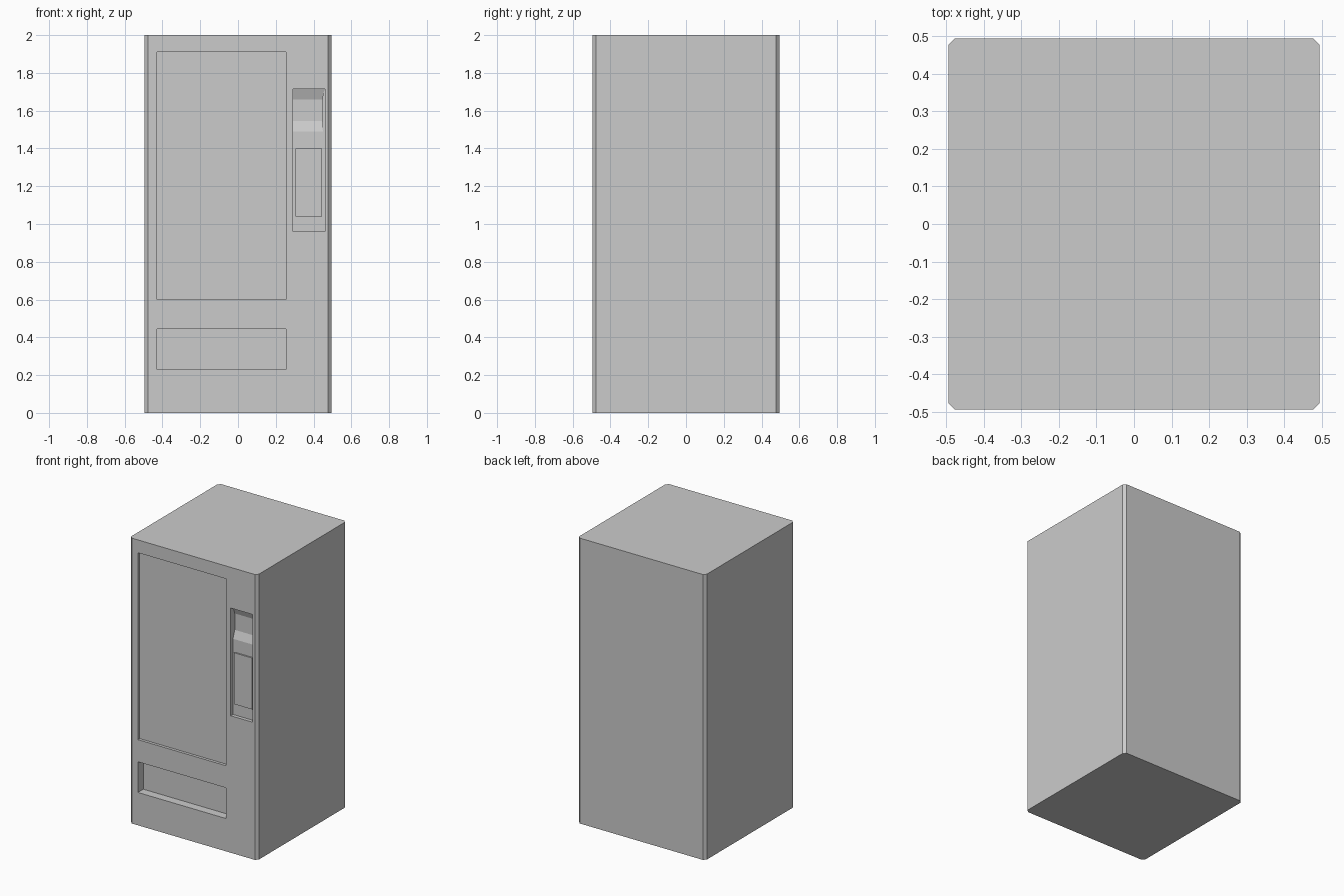
import bpy, bmesh
from mathutils import Vector

if "Cube" in bpy.data.objects:
    bpy.data.objects.remove(bpy.data.objects["Cube"])

FRONT = -0.495


def prism(name, points, direction):
    """Extrude a closed outline along a direction into a solid."""
    bm = bmesh.new()
    face = bm.faces.new([bm.verts.new(p) for p in points])
    new = bmesh.ops.extrude_face_region(bm, geom=[face])["geom"]
    verts = [g for g in new if isinstance(g, bmesh.types.BMVert)]
    bmesh.ops.translate(bm, verts=verts, vec=Vector(direction))
    bmesh.ops.recalc_face_normals(bm, faces=bm.faces)
    mesh = bpy.data.meshes.new(name)
    bm.to_mesh(mesh)
    bm.free()
    obj = bpy.data.objects.new(name, mesh)
    bpy.context.collection.objects.link(obj)
    return obj


def side_profile(name, x0, x1, profile):
    """Profile of (depth behind the front, z), extruded from x0 to x1."""
    return prism(name, [(x0, FRONT + d, z) for d, z in profile], (x1 - x0, 0, 0))


def box(name, x0, x1, z0, z1, d0, d1):
    return side_profile(name, x0, x1, [(d0, z0), (d1, z0), (d1, z1), (d0, z1)])


def cut(target, cutter):
    mod = target.modifiers.new(cutter.name, 'BOOLEAN')
    mod.operation = 'DIFFERENCE'
    mod.solver = 'EXACT'
    mod.object = cutter
    cutter.hide_render = True
    cutter.hide_viewport = True
    cutter.display_type = 'WIRE'


# Cabinet with chamfered upright corners
h, c = 0.495, 0.477
outline = [(-c, -h), (c, -h), (h, -c), (h, c), (c, h), (-c, h), (-h, c), (-h, -c)]
cabinet = prism("cabinet", [(x, y, 0) for x, y in outline], (0, 0, 2))

# Display window and dispensing tray recesses
cut(cabinet, box("window_cutter", -0.43, 0.255, 0.60, 1.91, -0.05, 0.02))
cut(cabinet, box("tray_cutter", -0.43, 0.255, 0.23, 0.445, -0.05, 0.06))

# Payment panel recess with a deeper, sloped pocket at the top
cut(cabinet, side_profile("panel_cutter", 0.29, 0.46, [
    (-0.05, 0.96), (0.025, 0.96), (0.025, 1.49), (0.045, 1.545),
    (0.045, 1.66), (0.025, 1.715), (-0.05, 1.715)]))

# Raised keypad plate
box("keypad", 0.305, 0.445, 1.04, 1.40, 0.015, 0.028)

# Curved card guide on the right wall of the pocket
guide = [(0.465, 1.45), (0.46, 1.45), (0.448, 1.50), (0.445, 1.56),
         (0.445, 1.64), (0.45, 1.69), (0.46, 1.71), (0.465, 1.71)]
prism("card_guide", [(x, FRONT + 0.05, z) for x, z in guide], (0, -0.025, 0))
